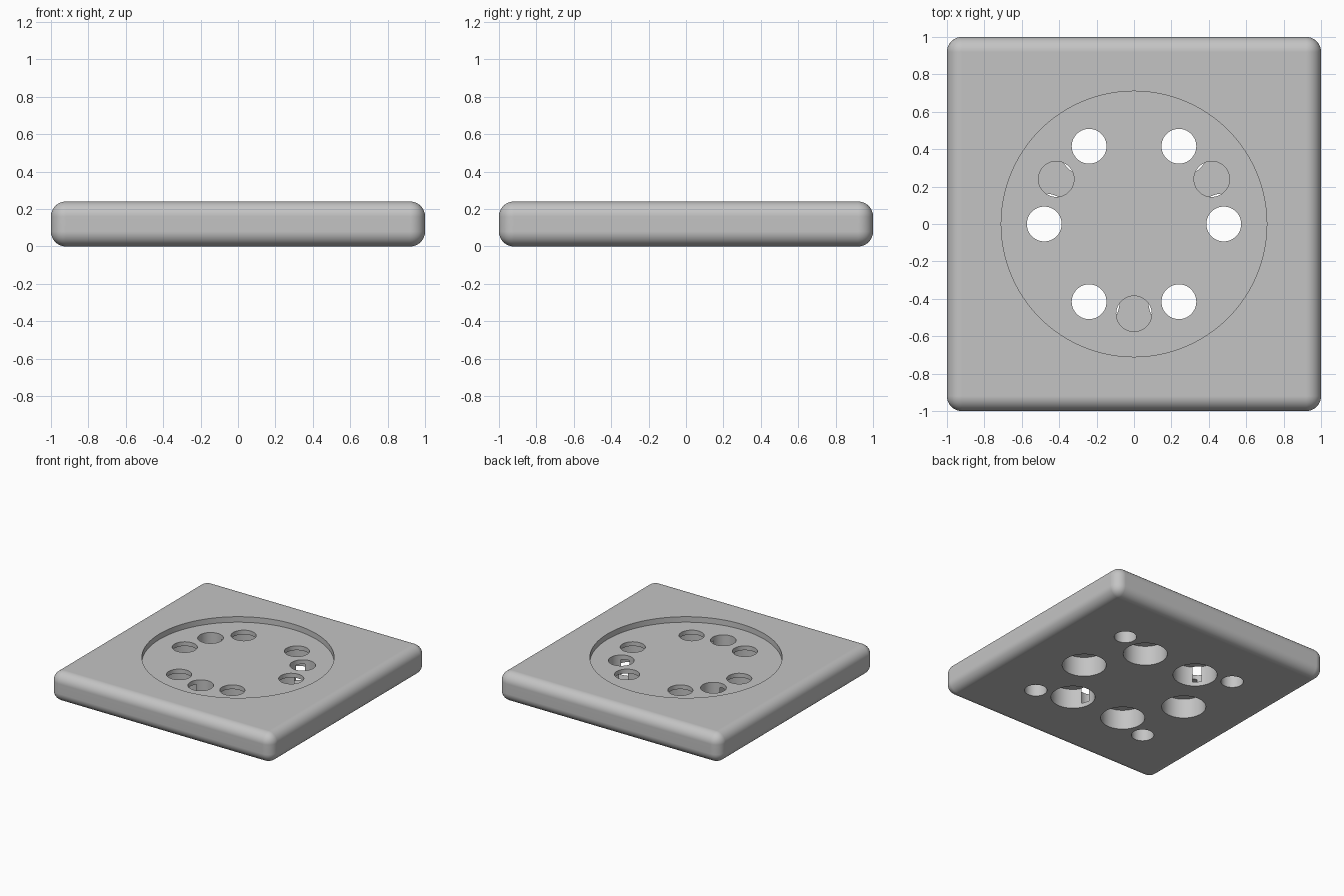
import bpy, bmesh, math
from mathutils import Matrix

if "Cube" in bpy.data.objects:
    bpy.data.objects.remove(bpy.data.objects["Cube"], do_unlink=True)

HEIGHT = 0.24
FLOOR = 0.195          # floor of the round recess
RING = 0.48            # radius of the hole circle

grey = bpy.data.materials.new("plain_grey")
grey.use_nodes = True
colour = (0.55, 0.55, 0.55, 1)
grey.diffuse_color = colour
grey.node_tree.nodes["Principled BSDF"].inputs["Base Color"].default_value = colour


def make_object(name, bm):
    mesh = bpy.data.meshes.new(name)
    bm.to_mesh(mesh)
    bm.free()
    mesh.materials.append(grey)
    obj = bpy.data.objects.new(name, mesh)
    bpy.context.collection.objects.link(obj)
    return obj


def drill(name, spots, radius, bottom, top, sides=64):
    """Cut upright round holes at every spot out of the plate."""
    bm = bmesh.new()
    for x, y in spots:
        bmesh.ops.create_cone(
            bm, cap_ends=True, segments=sides, radius1=radius, radius2=radius,
            depth=top - bottom, matrix=Matrix.Translation((x, y, (top + bottom) / 2)))
    cutter = make_object(name, bm)
    cutter.hide_render = True
    mod = plate.modifiers.new(name, "BOOLEAN")
    mod.operation = "DIFFERENCE"
    mod.solver = "EXACT"
    mod.object = cutter
    bpy.ops.object.modifier_apply(modifier=mod.name)
    bpy.data.objects.remove(cutter, do_unlink=True)


def ring(start, count):
    angles = [math.radians(start + 360 * i / count) for i in range(count)]
    return [(RING * math.cos(a), RING * math.sin(a)) for a in angles]


# Square plate with every edge rounded
bm = bmesh.new()
bmesh.ops.create_cube(bm, size=1)
bmesh.ops.scale(bm, vec=(2, 2, HEIGHT), verts=bm.verts)
bmesh.ops.translate(bm, vec=(0, 0, HEIGHT / 2), verts=bm.verts)
bmesh.ops.bevel(bm, geom=bm.edges[:], offset=0.08, segments=10,
                profile=0.5, affect="EDGES")
plate = make_object("base_plate", bm)
bpy.ops.object.select_all(action="DESELECT")
bpy.context.view_layer.objects.active = plate
plate.select_set(True)

# Round recess in the top
drill("recess_cutter", [(0, 0)], 0.71, FLOOR, 0.5, 128)
# Six through holes, widened from below
drill("through_hole_cutter", ring(0, 6), 0.093, -0.1, 0.4)
drill("counterbore_cutter", ring(0, 6), 0.163, -0.1, 0.16)
# Three blind holes in the recess floor
drill("blind_hole_cutter", ring(30, 3), 0.095, 0.035, 0.4)
# Four small sockets near the underside corners
corners = [(x, y) for x in (-0.515, 0.515) for y in (-0.515, 0.515)]
drill("socket_cutter", corners, 0.083, -0.1, 0.13)

# Smooth roundings, crisp hole rims
bpy.ops.object.shade_smooth_by_angle(angle=math.radians(30))
weighted = plate.modifiers.new("even_shading", "WEIGHTED_NORMAL")
weighted.keep_sharp = True
